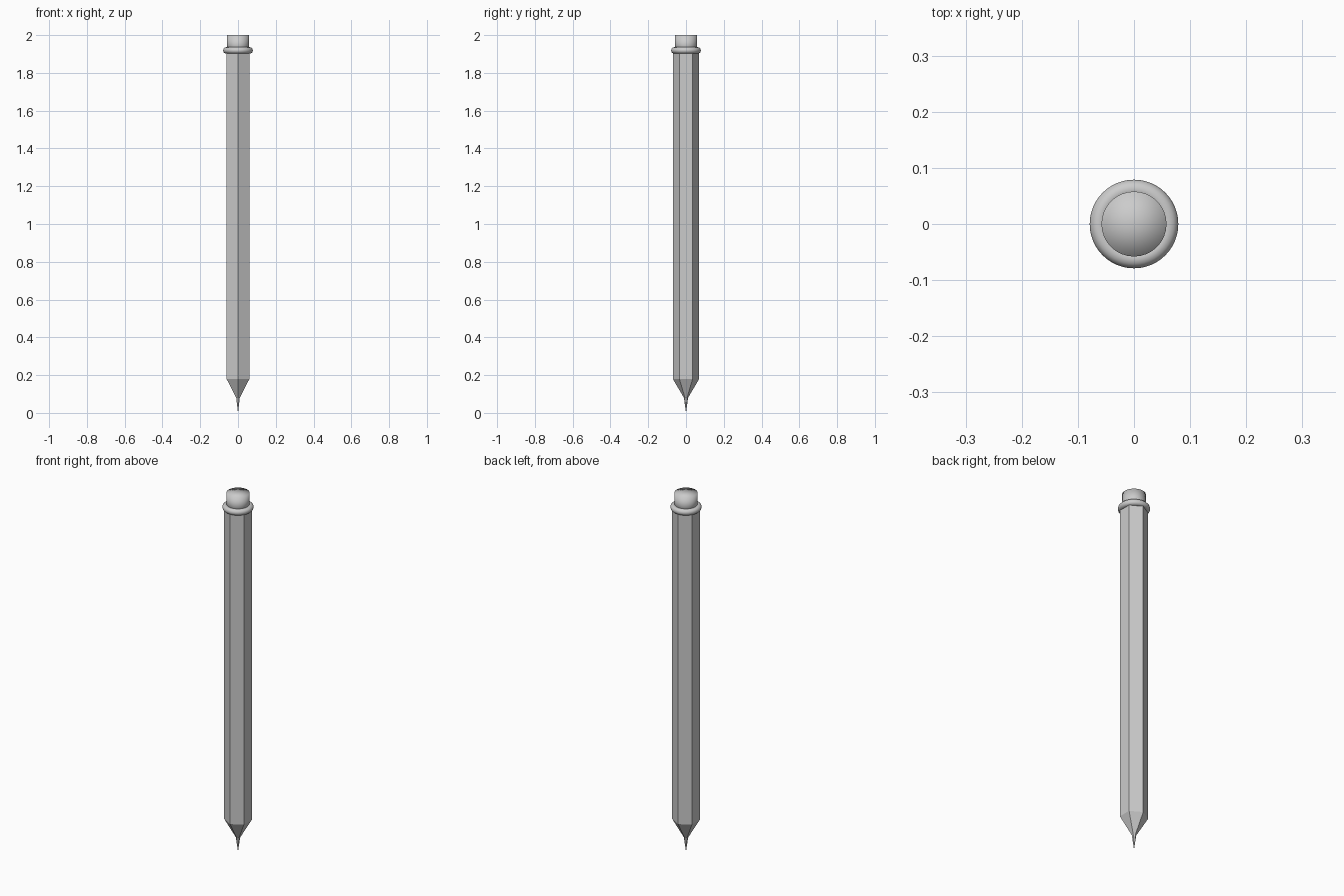
import bpy, bmesh, math

if "Cube" in bpy.data.objects:
    bpy.data.objects.remove(bpy.data.objects["Cube"])


def lathe(name, profile, sides, phase=0.0, smooth=False):
    """Stack rings of (radius, z); a zero radius makes a single point."""
    bm = bmesh.new()
    rings = []
    for r, z in profile:
        if r == 0:
            rings.append([bm.verts.new((0, 0, z))])
            continue
        angles = [phase + 2 * math.pi * i / sides for i in range(sides)]
        rings.append([bm.verts.new((r * math.cos(a), r * math.sin(a), z)) for a in angles])
    for low, high in zip(rings, rings[1:]):
        for i in range(sides):
            j = (i + 1) % sides
            quad = [low[i % len(low)], low[j % len(low)],
                    high[j % len(high)], high[i % len(high)]]
            bm.faces.new(list(dict.fromkeys(quad)))
    bmesh.ops.recalc_face_normals(bm, faces=bm.faces)
    for f in bm.faces:
        f.smooth = smooth
    mesh = bpy.data.meshes.new(name)
    bm.to_mesh(mesh)
    bm.free()
    obj = bpy.data.objects.new(name, mesh)
    bpy.context.collection.objects.link(obj)
    return obj


# Hexagonal shaft with sharpened end and thin lead point, corners on the y axis
lathe("pencil_shaft",
      [(0, 0), (0.011, 0.08), (0.07, 0.18), (0.07, 1.92), (0, 1.92)],
      6, phase=math.pi / 2)

# Rounded metal collar
bpy.ops.mesh.primitive_torus_add(major_radius=0.062, minor_radius=0.017,
                                 major_segments=48, minor_segments=12,
                                 location=(0, 0, 1.919))
collar = bpy.context.object
collar.name = "collar_ring"
bpy.ops.object.shade_smooth()

# Eraser, softly shaded over its flat top
lathe("eraser", [(0, 1.9), (0.058, 1.9), (0.058, 2.0), (0, 2.0)], 32, smooth=True)
